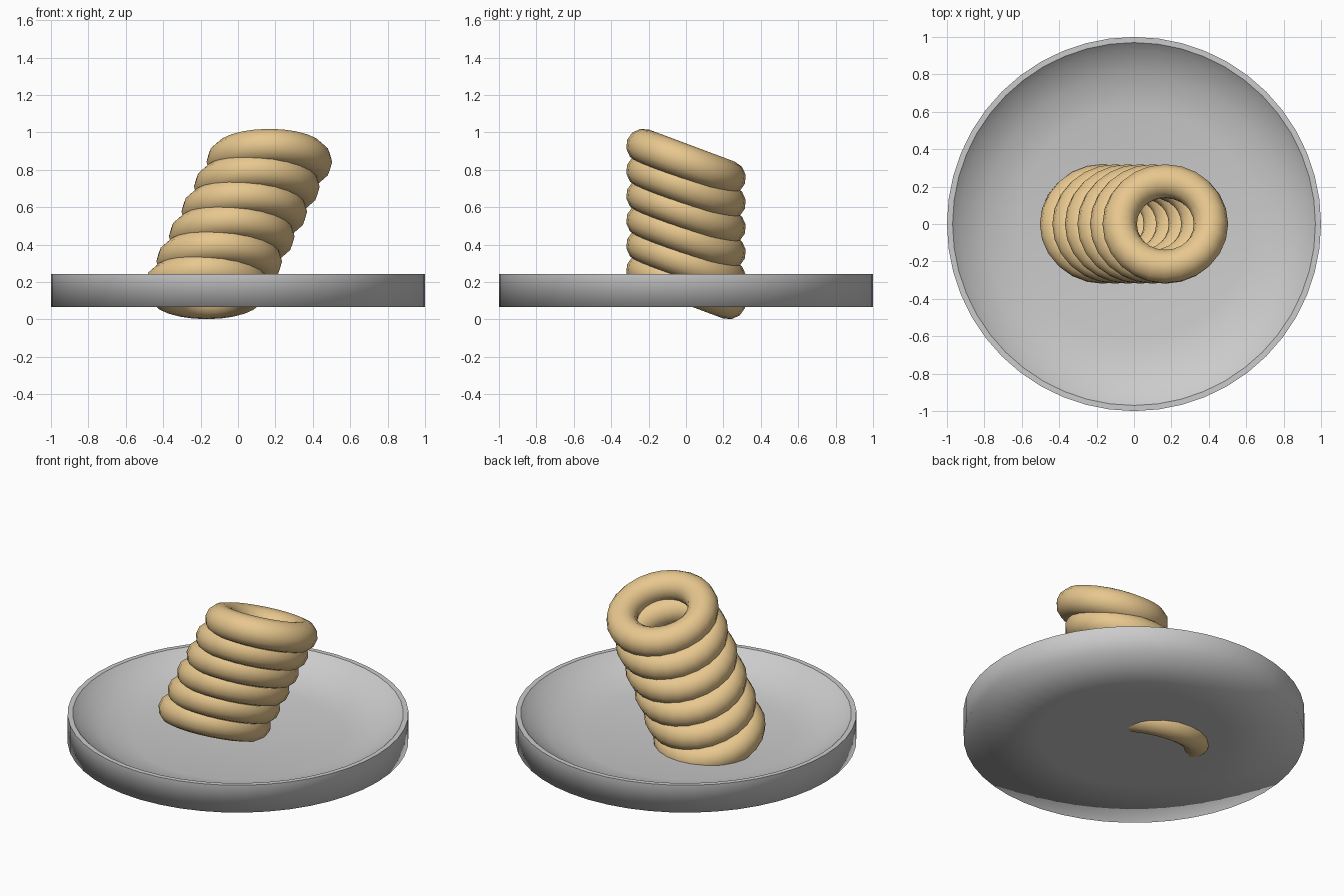
import bpy, bmesh, math

if "Cube" in bpy.data.objects:
    bpy.data.objects.remove(bpy.data.objects["Cube"])

RING_COUNT = 6
STEP_X, STEP_Z = 0.067, 0.133
TILT = math.radians(-20.5)


def lathe(name, profile, segments, sharp_rings):
    """Spin a closed (radius, z) profile around z; profile ends lie on the axis."""
    bm = bmesh.new()
    verts = [bm.verts.new((r, 0, z)) for r, z in profile]
    edges = [bm.edges.new(pair) for pair in zip(verts, verts[1:])]
    bmesh.ops.spin(bm, geom=verts + edges, cent=(0, 0, 0), axis=(0, 0, 1),
                   angle=math.tau, steps=segments)
    bmesh.ops.remove_doubles(bm, verts=bm.verts, dist=1e-4)
    bmesh.ops.recalc_face_normals(bm, faces=bm.faces)
    for f in bm.faces:
        f.smooth = True
    for e in bm.edges:
        for r, z in sharp_rings:
            if all(abs(v.co.xy.length - r) < 1e-3 and abs(v.co.z - z) < 1e-3 for v in e.verts):
                e.smooth = False
    mesh = bpy.data.meshes.new(name)
    bm.to_mesh(mesh)
    bm.free()
    obj = bpy.data.objects.new(name, mesh)
    bpy.context.collection.objects.link(obj)
    return obj


# Shallow plate with a thin rim and a dished inside
lathe("plate",
      [(0, 0.066), (0.55, 0.066), (1, 0.066), (1, 0.243), (0.97, 0.243),
       (0.93, 0.205), (0.8, 0.135), (0.62, 0.1), (0, 0.1)],
      48, [(0.55, 0.066), (1, 0.243), (0.97, 0.243)])

# Leaning stack of tilted rings
golden = bpy.data.materials.new("golden")
golden.diffuse_color = (0.8, 0.57, 0.27, 1)
golden.use_nodes = True
golden.node_tree.nodes["Principled BSDF"].inputs["Base Color"].default_value = golden.diffuse_color
for i in range(RING_COUNT):
    k = i - (RING_COUNT - 1) / 2
    bpy.ops.mesh.primitive_torus_add(
        major_radius=0.244, minor_radius=0.092, major_segments=24, minor_segments=12,
        location=(k * STEP_X, 0, 0.51 + k * STEP_Z), rotation=(TILT, 0, 0))
    ring = bpy.context.object
    ring.name = f"ring_{i + 1}"
    ring.data.materials.append(golden)
    bpy.ops.object.shade_smooth()
